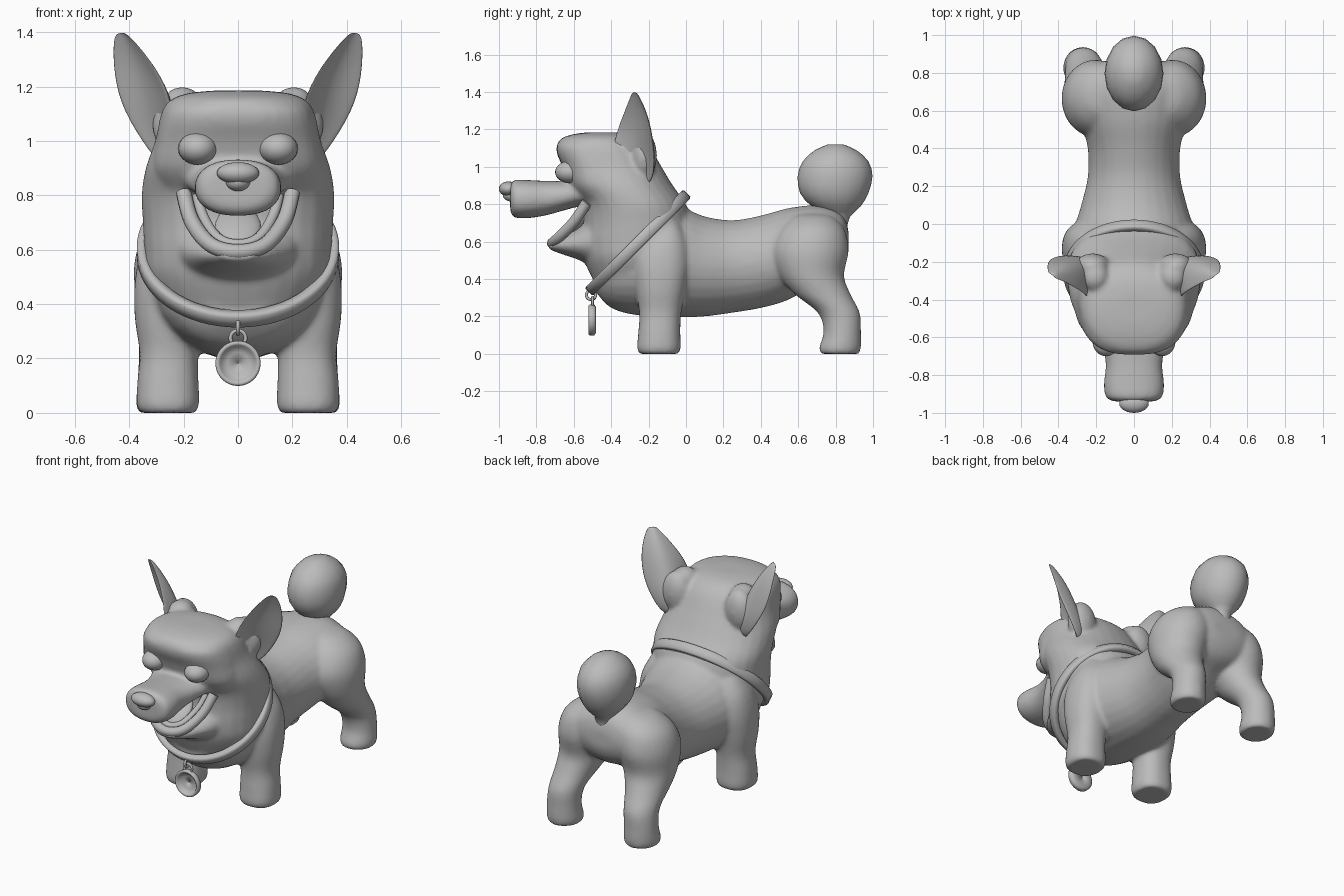
import bpy, bmesh, math
from mathutils import Vector, Matrix

cube = bpy.data.objects.get("Cube")
if cube:
    bpy.data.objects.remove(cube, do_unlink=True)

grey = bpy.data.materials.new("plain grey")
grey.use_nodes = True
grey.diffuse_color = (0.5, 0.5, 0.5, 1)
grey.node_tree.nodes["Principled BSDF"].inputs["Base Color"].default_value = (0.5, 0.5, 0.5, 1)


def finish(name, bm, subsurf=0):
    bmesh.ops.recalc_face_normals(bm, faces=bm.faces)
    for f in bm.faces:
        f.smooth = True
    mesh = bpy.data.meshes.new(name)
    bm.to_mesh(mesh)
    bm.free()
    mesh.materials.append(grey)
    obj = bpy.data.objects.new(name, mesh)
    bpy.context.collection.objects.link(obj)
    if subsurf:
        mod = obj.modifiers.new("subdivision", 'SUBSURF')
        mod.levels = mod.render_levels = subsurf
    return obj


def catmull(rows, steps):
    """Smooth interpolation through tuples of numbers."""
    out = []
    last = len(rows) - 1
    for i in range(last):
        a, b, c, d = (rows[max(0, min(last, i + k))] for k in (-1, 0, 1, 2))
        for s in range(steps):
            t = s / steps
            out.append([q + 0.5 * t * (r - p + t * (2*p - 5*q + 4*r - w + t * (3*(q - r) + w - p)))
                        for p, q, r, w in zip(a, b, c, d)])
    return out + [list(rows[-1])]


def skin(bm, rings):
    """Joins rings of points into a closed, capped surface."""
    vs = [[bm.verts.new(p) for p in ring] for ring in rings]
    n = len(vs[0])
    for a, b in zip(vs, vs[1:]):
        for i in range(n):
            j = (i + 1) % n
            bm.faces.new((a[i], a[j], b[j], b[i]))
    bm.faces.new(vs[0])
    bm.faces.new(vs[-1])


def loft(bm, axis, rows, side=1, n=28, power=2.0, steps=4):
    """Rows: station, low and high of the other axis, low and high of x."""
    rings = []
    for st, v0, v1, x0, x1 in catmull(rows, steps):
        ring = []
        for i in range(n):
            a = math.tau * i / n
            c, s = math.cos(a), math.sin(a)
            cx = math.copysign(abs(c) ** (2 / power), c)
            sv = math.copysign(abs(s) ** (2 / power), s)
            x = side * ((x0 + x1) / 2 + cx * (x1 - x0) / 2)
            v = (v0 + v1) / 2 + sv * (v1 - v0) / 2
            ring.append((x, v, st) if axis == 'z' else (x, st, v))
        rings.append(ring)
    skin(bm, rings)


def centred(rows):
    return [(a, b, c, -w, w) for a, b, c, w in rows]


def ball(bm, centre, radii, tilt=0):
    m = Matrix.Translation(centre) @ Matrix.Rotation(tilt, 4, 'X') @ Matrix.Diagonal((*radii, 1))
    bmesh.ops.create_uvsphere(bm, u_segments=24, v_segments=14, radius=1, matrix=m)


def ring_sweep(name, profile, matrix, n=64):
    """Turns a closed profile of (radius, height) around the local z axis."""
    bm = bmesh.new()
    vs = [[bm.verts.new(matrix @ Vector((r * math.cos(math.tau * i / n),
           r * math.sin(math.tau * i / n), h))) for r, h in profile] for i in range(n)]
    m = len(profile)
    for i in range(n):
        a, b = vs[i], vs[(i + 1) % n]
        for k in range(m):
            bm.faces.new((a[k], a[(k + 1) % m], b[(k + 1) % m], b[k]))
    return finish(name, bm)


def circle(major, minor, n=12):
    return [(major + minor * math.cos(math.tau * i / n),
             minor * math.sin(math.tau * i / n)) for i in range(n)]


def tube(name, points, radius):
    curve = bpy.data.curves.new(name, 'CURVE')
    curve.dimensions = '3D'
    curve.bevel_depth, curve.bevel_resolution, curve.use_fill_caps = radius, 3, True
    path = catmull(points, 5)
    sp = curve.splines.new('POLY')
    sp.points.add(len(path) - 1)
    for p, co in zip(sp.points, path):
        p.co = (*co, 1)
    sp.use_smooth = True
    curve.materials.append(grey)
    obj = bpy.data.objects.new(name, curve)
    bpy.context.collection.objects.link(obj)


# Trunk, head, face, muzzle, jaw and legs, fused into one skin
bm = bmesh.new()
loft(bm, 'y', centred([(-.49, .34, .5, .10), (-.4, .245, .65, .25), (-.25, .205, .78, .32),
                       (-.05, .195, .79, .32), (.1, .2, .735, .28), (.25, .22, .715, .245),
                       (.4, .245, .74, .245), (.55, .29, .78, .28), (.7, .38, .795, .29),
                       (.8, .43, .77, .25), (.85, .49, .72, .19), (.87, .55, .65, .1)]))
loft(bm, 'z', centred([(.36, -.48, -.05, .26), (.5, -.545, .04, .335), (.6, -.56, .05, .345),
                       (.7, -.55, .03, .35), (.8, -.56, 0, .355), (.9, -.62, -.07, .34),
                       (1.0, -.66, -.13, .305), (1.1, -.69, -.19, .283), (1.15, -.67, -.24, .25),
                       (1.175, -.6, -.3, .185), (1.185, -.52, -.37, .09)]), power=2.2)
loft(bm, 'z', centred([(.82, -.56, -.25, .28), (.9, -.625, -.2, .315), (1.0, -.66, -.2, .3),
                       (1.07, -.69, -.2, .285), (1.12, -.69, -.23, .265),
                       (1.155, -.64, -.28, .22)]), power=2.6)
loft(bm, 'y', centred([(-.94, .765, .9, .10), (-.92, .73, .93, .148), (-.85, .725, .93, .16),
                       (-.75, .74, .925, .15), (-.66, .765, .925, .165),
                       (-.56, .79, .93, .20), (-.45, .8, .93, .22)]), power=2.3)
loft(bm, 'y', centred([(-.735, .56, .595, .06), (-.67, .535, .63, .125), (-.58, .505, .67, .18),
                       (-.5, .47, .73, .22), (-.4, .45, .75, .24)]))
for s in (-1, 1):
    # ear roots
    ball(bm, (s * .22, -.225, 1.06), (.095, .07, .13))
    ball(bm, (s * .205, -.28, 1.13), (.075, .08, .07))
    # front legs
    loft(bm, 'z', [(0, -.25, -.04, .155, .36), (.03, -.262, -.028, .143, .373),
                   (.12, -.255, -.03, .145, .37), (.22, -.25, -.025, .145, .362),
                   (.35, -.27, 0, .12, .38), (.48, -.28, .02, .1, .38),
                   (.6, -.25, .01, .08, .355), (.7, -.2, -.03, .1, .30)], s, power=2.3)
    # hind legs
    loft(bm, 'z', [(0, .72, .925, .175, .365), (.03, .71, .936, .165, .375),
                   (.12, .735, .936, .17, .37), (.22, .705, .93, .16, .365),
                   (.32, .58, .88, .12, .37), (.42, .5, .845, .07, .378),
                   (.55, .46, .87, .03, .382), (.66, .5, .85, .03, .345),
                   (.73, .57, .79, .06, .26), (.75, .63, .73, .1, .18)], s)
body = finish("body", bm)
remesh = body.modifiers.new("fuse", 'REMESH')
remesh.mode = 'VOXEL'
remesh.voxel_size = 0.012
remesh.use_smooth_shade = True
soften = body.modifiers.new("soften", 'SMOOTH')
soften.factor, soften.iterations = 0.5, 12

# Nose
bm = bmesh.new()
ball(bm, (0, -.95, .882), (.078, .05, .04))
ball(bm, (0, -.935, .85), (.045, .045, .035))
finish("nose", bm)

# Lower lip, lower teeth and tongue
lip = [(.2, -.53, .81), (.17, -.6, .705), (.1, -.685, .618), (0, -.715, .592)]
tube("lower_lip", lip + [(-x, y, z) for x, y, z in lip[-2::-1]], .029)
gum = [(x * .78, y + .025, z + .027) for x, y, z in lip]
tube("lower_teeth", gum + [(-x, y, z) for x, y, z in gum[-2::-1]], .02)
bm = bmesh.new()
ball(bm, (0, -.6, .685), (.085, .11, .03), math.radians(40))
finish("tongue", bm)

# Concave ears: front edge, rear edge, depth of the rear bulge
ear_rows = [((.22, -.39, .97), (.27, -.19, .87), .08), ((.245, -.425, 1.06), (.375, -.16, 1.0), .13),
            ((.25, -.395, 1.18), (.458, -.175, 1.14), .11), ((.315, -.345, 1.29), (.474, -.205, 1.28), .075),
            ((.39, -.3, 1.38), (.464, -.25, 1.375), .03), ((.42, -.29, 1.4), (.448, -.265, 1.397), .015)]
for s, label in ((1, "left"), (-1, "right")):
    bm = bmesh.new()
    rings = []
    for a, b, bulge in ear_rows:
        a, b, back = Vector(a), Vector(b), Vector((-.7, .7, 0))
        rear = [a.lerp(b, t / 6) + back * bulge * math.sin(math.pi * t / 6) for t in range(7)]
        hollow = [a.lerp(b, t / 6) + back * bulge * .45 * math.sin(math.pi * t / 6) for t in range(5, 0, -1)]
        rings.append([(s * p.x, p.y, p.z) for p in rear + hollow])
    skin(bm, rings)
    finish(label + "_ear", bm, 2)

    bm = bmesh.new()
    ball(bm, (s * .148, -.62, .972), (.072, .08, .06))
    finish(label + "_eye", bm)

# Round bushy tail
bm = bmesh.new()
loft(bm, 'z', centred([(.66, .75, .86, .06), (.73, .765, .875, .055), (.79, .67, .935, .11),
                       (.86, .61, .975, .147), (.95, .597, .997, .156), (1.03, .625, .975, .14),
                       (1.09, .69, .91, .09), (1.12, .76, .84, .035)]), n=16, steps=2)
finish("tail", bm)

# Collar, hung at a slant around the neck
slant = Matrix.Translation((0, -.257, .594)) @ Matrix.Rotation(math.radians(45), 4, 'X')
ring_sweep("collar", [(.335, -.03), (.362, -.031), (.372, -.024), (.372, .024),
                      (.362, .031), (.335, .03)], slant)

# Round tag with a raised rim, and its links
facing = Matrix.Rotation(math.radians(90), 4, 'X')
ring_sweep("tag", [(.001, -.018), (.07, -.018), (.083, -.01), (.083, .014), (.076, .021),
                   (.067, .016), (.06, .002), (.04, -.007), (.001, -.01)],
           Matrix.Translation((0, -.5, .182)) @ facing, 40)
ring_sweep("tag_loop", circle(.028, .007), Matrix.Translation((0, -.5, .275)) @ facing, 24)
ring_sweep("collar_link", circle(.025, .008),
           Matrix.Translation((0, -.508, .315)) @ Matrix.Rotation(math.radians(90), 4, 'Y'), 24)
